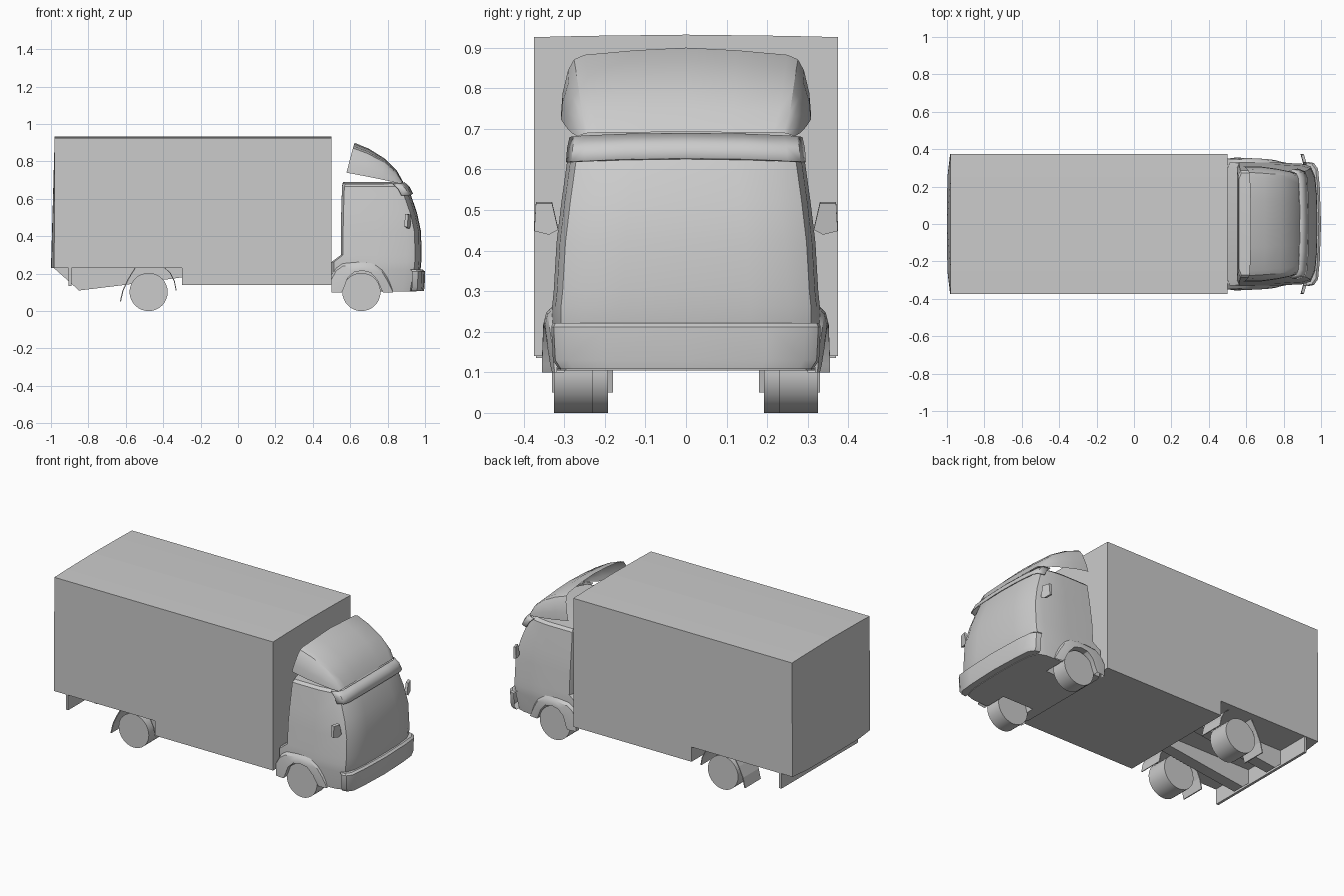
import bpy, bmesh, math
from mathutils import Vector, Matrix

if "Cube" in bpy.data.objects:
    bpy.data.objects.remove(bpy.data.objects["Cube"])


def skin(name, rows, closed=False, cap=(False, False), smooth=False):
    """Skin equal-length rows of points and mirror the result across y = 0."""
    bm = bmesh.new()
    grid = [[bm.verts.new(p) for p in row] for row in rows]
    n = len(rows[0])
    for a, b in zip(grid, grid[1:]):
        for i in range(n if closed else n - 1):
            j = (i + 1) % n
            bm.faces.new((a[i], a[j], b[j], b[i]))
    for use, row in zip(cap, (grid[0], grid[-1])):
        if use:
            bm.faces.new(row)
    twin = bmesh.ops.duplicate(bm, geom=bm.verts[:] + bm.edges[:] + bm.faces[:])["geom"]
    for v in twin:
        if isinstance(v, bmesh.types.BMVert):
            v.co.y = -v.co.y
    bmesh.ops.reverse_faces(bm, faces=[f for f in twin if isinstance(f, bmesh.types.BMFace)])
    bmesh.ops.remove_doubles(bm, verts=bm.verts[:], dist=1e-4)
    bmesh.ops.dissolve_degenerate(bm, edges=bm.edges[:], dist=1e-4)
    bmesh.ops.recalc_face_normals(bm, faces=bm.faces[:])
    me = bpy.data.meshes.new(name)
    bm.to_mesh(me)
    bm.free()
    ob = bpy.data.objects.new(name, me)
    bpy.context.collection.objects.link(ob)
    if smooth:
        shade(ob)
    return ob


def activate(ob):
    bpy.ops.object.select_all(action='DESELECT')
    ob.select_set(True)
    bpy.context.view_layer.objects.active = ob


def shade(ob, angle=32):
    activate(ob)
    bpy.ops.object.shade_smooth_by_angle(angle=math.radians(angle))


def prism(name, profile, y0, y1):
    """Extrude an x-z outline from y0 to y1 on both sides."""
    return skin(name, [[(x, y, z) for x, z in profile] for y in (y0, y1)],
                closed=True, cap=(y0 > 0, True))


def ribbon(path, t):
    """Thicken an x-z path into a closed outline."""
    return path + [(x + t, z) for x, z in reversed(path)]


# Cargo box with a crowned roof and slightly bowed rear edge
box_rows = []
for y, top, rear in ((0, .932, -1.0), (.25, .929, -.998), (.375, .926, -.983)):
    box_rows.append([(-.98, y, top), (.5, y, top), (.5, y, .14), (-.3, y, .14),
                     (-.3, y, .23), (rear, y, .23)])
skin("cargo_box", box_rows, closed=True, cap=(False, True))

# Chassis rails, rear bar and mudflaps under the box
prism("chassis_rails", [(-.99, .235), (-.9, .155), (-.85, .11), (-.62, .138),
                        (-.3, .18), (-.3, .235)], .10, .17)
prism("rear_bar", [(-.905, .235), (-.905, .135), (-.89, .135), (-.89, .235)], 0, .37)
prism("rear_mudflaps", ribbon([(-.55, .235), (-.59, .17), (-.618, .11), (-.632, .05)], .006),
      .18, .33)
prism("front_mudflaps", ribbon([(-.40, .235), (-.365, .205), (-.343, .16), (-.333, .11)], .005),
      .18, .33)

# Cab shell: horizontal half sections (z, rear x, front x, half width, crown)
levels = [(.105, .50, .955, .318, 0), (.22, .50, .976, .33, 0), (.262, .50, .98, .33, 0),
          (.30, .55, .981, .326, 0), (.42, .55, .979, .319, .004), (.52, .552, .957, .307, .006),
          (.62, .555, .922, .293, .008), (.665, .557, .898, .287, .009), (.68, .562, .88, .272, .010)]


def section(z, xr, xf, w, crown):
    pts = [(xr, 0), (xr, w - .03), (xr + .012, w), (.74, w), (xf - .08, w - .008),
           (xf - .035, w - .022), (xf - .012, w - .075), (xf - .003, w - .17), (xf, 0)]
    return [(x, y, z + crown * (1 - (y / w) ** 2)) for x, y in pts]


rows = [section(*lv) for lv in levels]
floor = [(x, 0, z) for x, y, z in rows[0]]
roof = [(x, 0, .69) for x, y, z in rows[-1]]
cab = skin("cab_shell", [floor] + rows + [roof])

# Wheel arches cut from the cab
arch = [(.555, .05), (.565, .12), (.585, .175), (.62, .208), (.665, .216),
        (.71, .205), (.745, .165), (.765, .12), (.785, .05)]
cutter = prism("arch_cutter", arch, .18, .45)
cutter.hide_render = True
mod = cab.modifiers.new("arches", 'BOOLEAN')
mod.operation, mod.solver, mod.object = 'DIFFERENCE', 'EXACT', cutter
activate(cab)
bpy.ops.object.modifier_apply(modifier=mod.name)
bpy.data.objects.remove(cutter)
shade(cab, 25)

# Flared fenders around the front wheels: inner lip to outer crest to cab side
inner = [(.555, .10)] + arch[1:-1] + [(.775, .10)]
outer = [(.50, .10), (.50, .17), (.525, .215), (.56, .24), (.64, .248),
         (.72, .243), (.77, .21), (.80, .16), (.83, .10)]
flare = [.355, .355, .353, .352, .35, .347, .342, .335, .33]
skin("front_fenders", [
    [(x, .30, z) for x, z in inner],
    [(x, f, z) for (x, z), f in zip(inner, flare)],
    [(x + .3 * (u - x), f, z + .3 * (v - z)) for (x, z), (u, v), f in zip(inner, outer, flare)],
    [(x, f - .006, z) for (x, z), f in zip(outer, flare)],
    [(x, .318, z + .025 * (z > .15)) for x, z in outer]], smooth=True)

# Front bumper wrapping the corners
plan = [(.93, .332), (.96, .326), (.982, .295), (.991, .2), (.998, 0)]
bumper = []
for z, dx, dy in ((.108, -.004, .018), (.13, 0, .004), (.212, .002, 0), (.222, -.010, .004)):
    bumper.append([(x + dx, max(0, y - dy), z) for x, y in plan])
skin("front_bumper", [[(x, 0, z) for x, y, z in bumper[0]]] + bumper +
     [[(x, 0, z) for x, y, z in bumper[-1]]], smooth=True)

# Sun visor above the windscreen
strip = [(0, 0, .008), (.15, -.003, .006), (.25, -.009, .002), (.282, -.022, 0), (.296, -.06, -.002)]
visor = skin("sun_visor", [[(.89 + d, y * .97, .682 + c) for y, d, c in strip],
                           [(.918 + d, y * .99, .655 + c) for y, d, c in strip],
                           [(.936 + d, y, .62 + c) for y, d, c in strip]], smooth=True)
visor.modifiers.new("thickness", 'SOLIDIFY').thickness = .006

# Roof air deflector: open shell of arches (base x, z, half width; top x, z, half width)
stations = [(.58, .74, .308, .622, .90, .25), (.67, .723, .308, .70, .868, .245),
            (.76, .705, .296, .785, .815, .238), (.83, .69, .282, .85, .75, .23),
            (.868, .68, .265, .882, .692, .215)]
arches = []
for xb, zb, wb, xt, zt, wt in stations:
    h, d = zt - zb, xt - xb
    arches.append([(xb, wb, zb), (xb + d * .3, wb - .004, zb + h * .3),
                   (xb + d * .65, wb * .6 + wt * .4 + .006, zb + h * .65),
                   (xb + d * .82, wt + .026, zb + h * .82),
                   (xt - d * .1, wt, zb + h * .89), (xt, wt * .5, zb + h * .96), (xt, 0, zt)])
skin("roof_deflector", arches, smooth=True)

# Wing mirrors, thin tilted plates
mirror = [(.905, .315, .455), (.905, .33, .52), (.893, .37, .52), (.89, .374, .452), (.90, .338, .443)]
skin("wing_mirrors", [mirror, [(x + .016, y, z - .004) for x, y, z in mirror]],
     closed=True, cap=(True, True))

# Wheels: narrow front pair, wide rear pair
for end, x, y0 in (("front", .66, .23), ("rear", -.478, .192)):
    for side, s in (("left", 1), ("right", -1)):
        bpy.ops.mesh.primitive_cylinder_add(
            vertices=32, radius=.102, depth=.325 - y0,
            location=(x, s * (y0 + .325) / 2, .102), rotation=(math.pi / 2, 0, 0))
        wheel = bpy.context.object
        wheel.name = f"{end}_{side}_wheel"
        shade(wheel)
